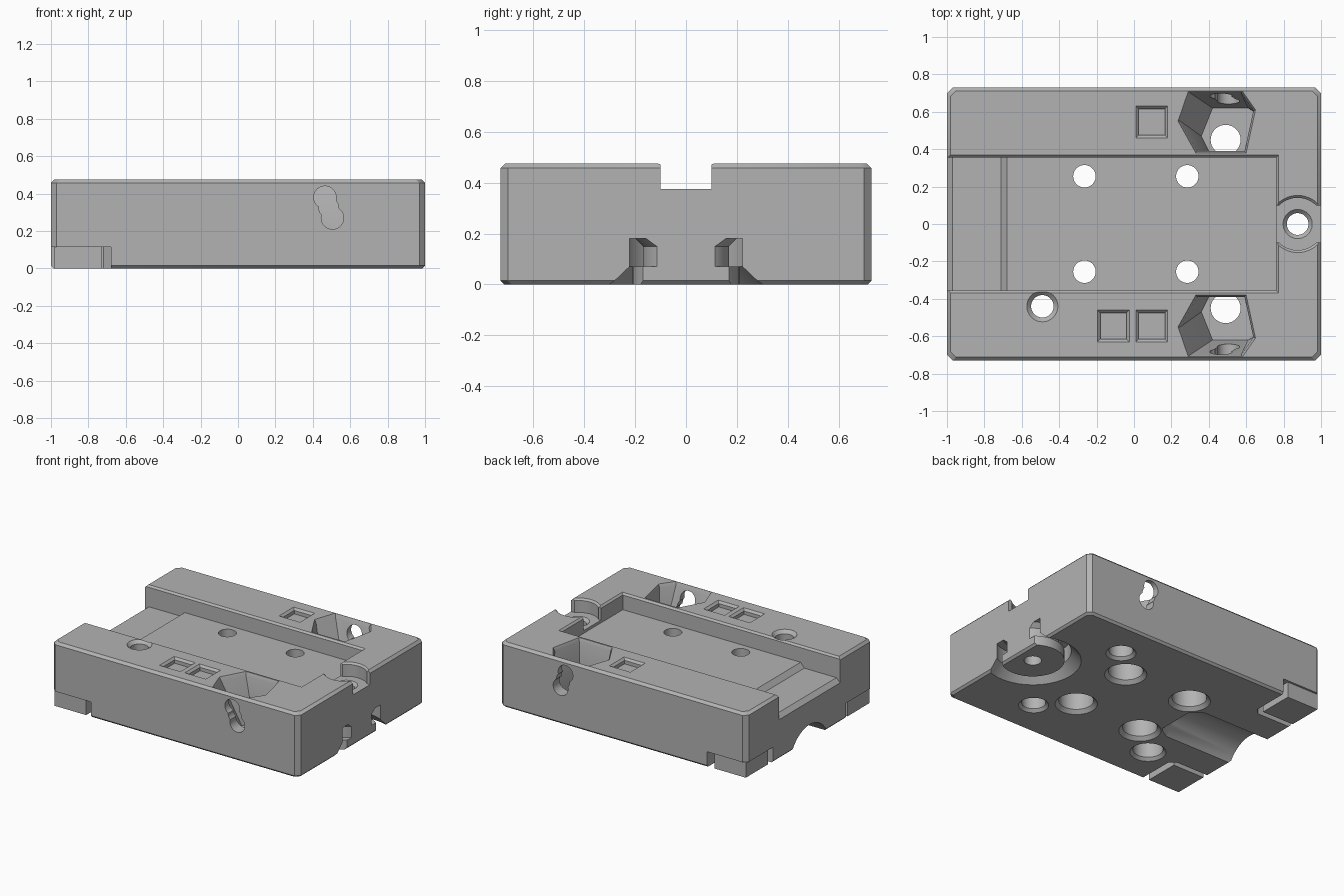
import bpy
import bmesh
from math import cos, sin, pi

old = bpy.data.objects.get("Cube")
if old:
    bpy.data.objects.remove(old, do_unlink=True)

grey = bpy.data.materials.new("plain grey")
grey.use_nodes = True
grey.diffuse_color = (0.45, 0.45, 0.45, 1)
grey.node_tree.nodes["Principled BSDF"].inputs["Base Color"].default_value = (0.45, 0.45, 0.45, 1)


def loft(name, rings, caps=True):
    """Solid skinned through rings of equal length; without caps it closes on itself."""
    bm = bmesh.new()
    loops = [[bm.verts.new(p) for p in ring] for ring in rings]
    pairs = list(zip(loops, loops[1:]))
    if caps:
        bm.faces.new(loops[0])
        bm.faces.new(loops[-1])
    else:
        pairs.append((loops[-1], loops[0]))
    for a, b in pairs:
        for i in range(len(a)):
            j = (i + 1) % len(a)
            bm.faces.new((a[i], a[j], b[j], b[i]))
    bmesh.ops.recalc_face_normals(bm, faces=bm.faces)
    mesh = bpy.data.meshes.new(name)
    bm.to_mesh(mesh)
    bm.free()
    mesh.materials.append(grey)
    ob = bpy.data.objects.new(name, mesh)
    bpy.context.collection.objects.link(ob)
    return ob


def circle(x, y, z, r, n=48):
    return [(x + r * cos(2 * pi * i / n), y + r * sin(2 * pi * i / n), z) for i in range(n)]


def turned(name, x, y, profile, caps=True):
    return loft(name, [circle(x, y, z, r) for r, z in profile], caps)


def rect(x0, x1, y0, y1, z):
    return [(x0, y0, z), (x1, y0, z), (x1, y1, z), (x0, y1, z)]


def octagon(inset, z, c=0.03):
    a, b = 1 - inset, 0.73 - inset
    return [(-a + c, -b, z), (a - c, -b, z), (a, -b + c, z), (a, b - c, z),
            (a - c, b, z), (-a + c, b, z), (-a, b - c, z), (-a, -b + c, z)]


# Chamfered block
body = loft("base_block", [octagon(0.015, 0), octagon(0, 0.015),
                           octagon(0, 0.457), octagon(0.018, 0.475)])


def combine(tool, operation='DIFFERENCE'):
    bpy.context.view_layer.objects.active = body
    mod = body.modifiers.new("shape", 'BOOLEAN')
    mod.operation = operation
    mod.solver = 'EXACT'
    mod.object = tool
    bpy.ops.object.modifier_apply(modifier=mod.name)
    bpy.data.objects.remove(tool, do_unlink=True)


# Wide channel with a lower lip at its open end and chamfered rims
side = [(-1.1, 0.19), (-0.97, 0.32), (-0.71, 0.32), (-0.68, 0.355),
        (0.76, 0.355), (0.76, 0.6), (-1.1, 0.6)]
combine(loft("channel", [[(x, y, z) for x, z in side] for y in (-0.355, 0.355)]))
combine(loft("channel_rim", [rect(-1.2, 0.76, -0.355, 0.355, 0.462),
                             rect(-1.2, 0.78, -0.375, 0.375, 0.482)]))

# Notch with a round seat and screw hole
combine(loft("notch", [rect(0.7, 1.1, -0.1, 0.1, z) for z in (0.375, 0.6)]))
combine(turned("notch_seat", 0.875, 0, [(0.14, 0.375), (0.14, 0.462), (0.16, 0.482)]))
combine(turned("screw_hole", 0.875, 0, [(0.058, -0.1), (0.058, 0.355), (0.085, 0.382)]))

# Ring groove around the foot disc under the screw
combine(turned("disc_groove", 0.875, 0,
               [(0.21, -0.02), (0.21, 0.07), (0.17, 0.07), (0.17, 0.15), (0.2, 0.18),
                (0.255, 0.18), (0.255, 0.07), (0.34, -0.02)], caps=False))

# Channel bolt holes with recesses underneath
for x in (-0.265, 0.285):
    for y in (-0.255, 0.255):
        combine(turned("bolt_hole", x, y, [(0.165, -0.025), (0.115, 0.025), (0.115, 0.2),
                                           (0.06, 0.2), (0.06, 0.45)]))

# Single bolt hole through the rim
combine(turned("rim_hole", -0.49, -0.44, [(0.145, -0.025), (0.1, 0.02), (0.1, 0.2),
                                          (0.06, 0.2), (0.06, 0.452), (0.09, 0.482)]))

# Shallow square pockets on top
for x, y in ((0.095, 0.545), (0.095, -0.545), (-0.11, -0.545)):
    combine(loft("square_pocket", [rect(x - h, x + h, y - h, y + h, z)
                                   for h, z in ((0.07, 0.435), (0.07, 0.46), (0.09, 0.48))]))

# Slanted six-sided pockets, each with a floor hole and a slot through the outer wall
mouth = [(0.29, 0.71), (0.58, 0.71), (0.65, 0.61), (0.6, 0.38), (0.33, 0.38), (0.235, 0.55)]
floor = [(0.42, 0.62), (0.61, 0.62), (0.64, 0.6), (0.59, 0.39), (0.4, 0.39), (0.36, 0.47)]
for s in (-1, 1):
    inner = [(0.455 + 0.94 * (x - 0.455), 0.545 + 0.94 * (y - 0.545)) for x, y in mouth]
    combine(loft("hex_pocket", [[(x, s * y, z) for x, y in shape] for shape, z in
                                ((floor, 0.12), (inner, 0.45), (mouth, 0.476), (mouth, 0.6))]))
    combine(turned("floor_hole", 0.49, s * 0.45, [(0.13, -0.03), (0.08, 0.02), (0.08, 0.15)]))
    for x, z, r in ((0.465, 0.38, 0.06), (0.485, 0.325, 0.053), (0.505, 0.27, 0.06)):
        combine(loft("wall_slot", [[(a, s * y, b) for a, b, _ in circle(x, z, 0, r)]
                                   for y in (0.58, 0.8)]))

# Rounded scoop under the open end
combine(loft("scoop", [[(x, a, b) for a, b, _ in circle(0, z, 0, 0.227)]
                       for x, z in ((-1.1, -0.107), (-0.45, -0.107), (-0.36, -0.18))]))

# Corner feet standing in small clearances
for s in (-1, 1):
    plan = [(-1.1, 0.8), (-1.1, 0.42), (-0.72, 0.42), (-0.68, 0.46), (-0.68, 0.8)]
    combine(loft("foot_clearance", [[(x, s * y, z) for x, y in plan] for z in (-0.1, 0.115)]))
    y0, y1 = sorted((s * 0.46, s * 0.715))
    combine(loft("corner_foot", [rect(-0.985, -0.73, y0, y1, z) for z in (0, 0.14)]), 'UNION')

for ob in bpy.context.selected_objects:
    ob.select_set(False)
body.select_set(True)
bpy.context.view_layer.objects.active = body
bpy.ops.object.shade_smooth_by_angle(angle=pi / 6)
